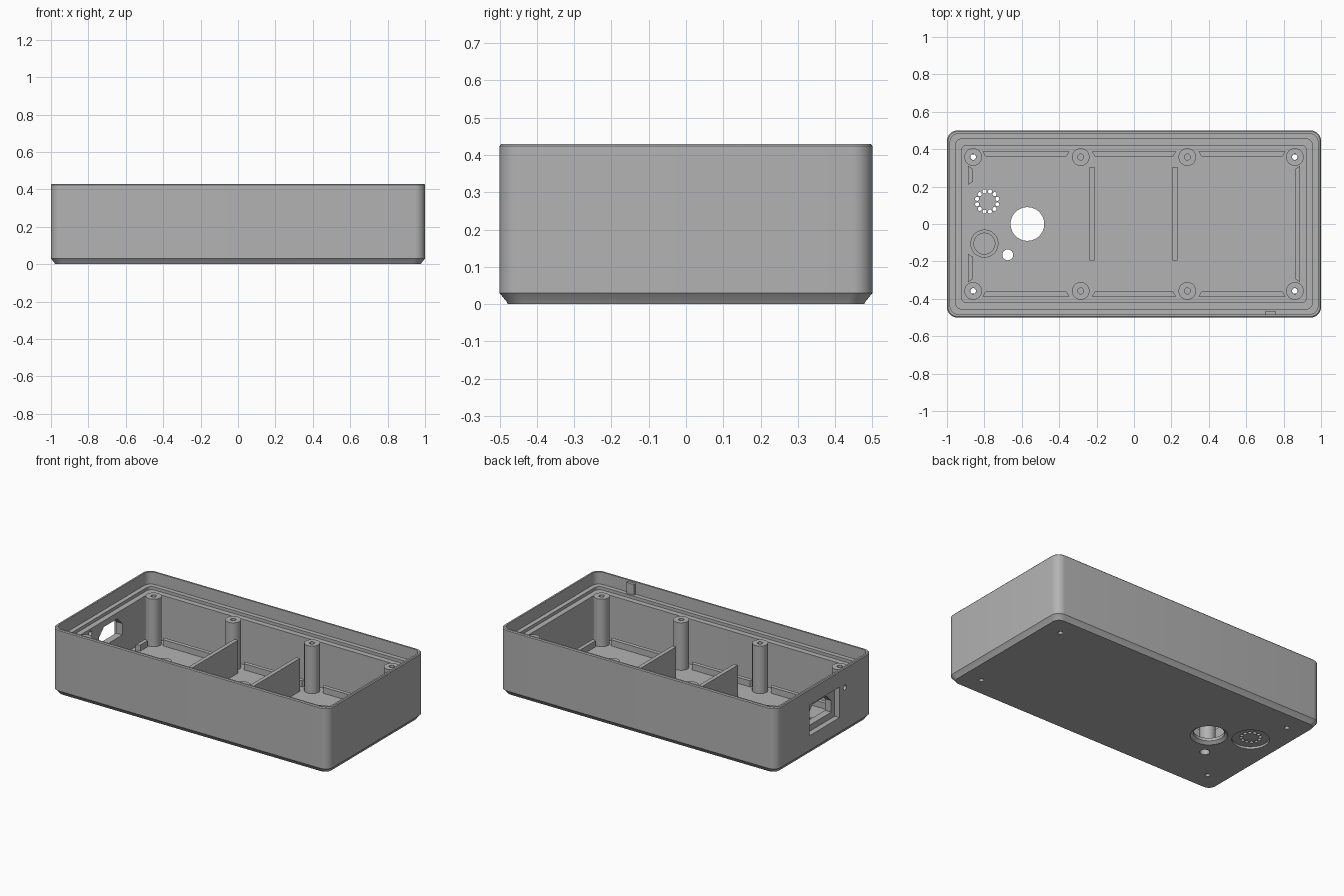
import bpy, bmesh, math
from mathutils import Matrix, Vector

cube = bpy.data.objects.get("Cube")
if cube:
    bpy.data.objects.remove(cube, do_unlink=True)

grey = bpy.data.materials.new("plain grey")
grey.use_nodes = True
COLOUR = (0.45, 0.45, 0.45, 1)
grey.diffuse_color = COLOUR
grey.node_tree.nodes["Principled BSDF"].inputs["Base Color"].default_value = COLOUR

FLOOR, SUNK, RIM = 0.035, 0.025, 0.43


def finish(name, bm):
    bmesh.ops.recalc_face_normals(bm, faces=bm.faces)
    mesh = bpy.data.meshes.new(name)
    bm.to_mesh(mesh)
    bm.free()
    mesh.materials.append(grey)
    obj = bpy.data.objects.new(name, mesh)
    bpy.context.collection.objects.link(obj)
    return obj


def cylinder(name, x, y, z0, z1, r0, r1=None, sides=32):
    bm = bmesh.new()
    bmesh.ops.create_cone(bm, cap_ends=True, segments=sides, radius1=r0,
                          radius2=r0 if r1 is None else r1, depth=z1 - z0,
                          matrix=Matrix.Translation((x, y, (z0 + z1) / 2)))
    return finish(name, bm)


def prism(name, points, direction):
    bm = bmesh.new()
    face = bm.faces.new([bm.verts.new(p) for p in points])
    new = bmesh.ops.extrude_face_region(bm, geom=[face])["geom"]
    moved = [g for g in new if isinstance(g, bmesh.types.BMVert)]
    bmesh.ops.translate(bm, verts=moved, vec=Vector(direction))
    return finish(name, bm)


def box(name, x0, x1, y0, y1, z0, z1):
    return prism(name, [(x0, y0, z0), (x1, y0, z0), (x1, y1, z0), (x0, y1, z0)],
                 (0, 0, z1 - z0))


def cut(obj, cutters):
    bpy.context.view_layer.objects.active = obj
    for cutter in cutters:
        cutter.hide_render = True
        mod = obj.modifiers.new("cut", "BOOLEAN")
        mod.operation, mod.solver, mod.object = "DIFFERENCE", "EXACT", cutter
        bpy.ops.object.modifier_apply(modifier=mod.name)
        bpy.data.objects.remove(cutter, do_unlink=True)


def smooth(obj):
    bpy.ops.object.select_all(action="DESELECT")
    obj.select_set(True)
    bpy.context.view_layer.objects.active = obj
    bpy.ops.object.shade_smooth_by_angle(angle=math.radians(25))


def rounded_ring(bm, inset, z, steps=8):
    r = max(0.055 - inset * 0.4, 0.02)
    ring = []
    for quarter, (sx, sy) in enumerate([(1, 1), (-1, 1), (-1, -1), (1, -1)]):
        for i in range(steps + 1):
            a = math.pi / 2 * (quarter + i / steps)
            ring.append(bm.verts.new((sx * (1 - inset - r) + r * math.cos(a),
                                      sy * (0.5 - inset - r) + r * math.sin(a), z)))
    return ring


# Tray: one closed profile running up the outside, over the lip and down inside
profile = [(0.022, 0), (0.018, 0.008), (0, 0.03), (0, RIM - 0.006), (0.005, RIM),
           (0.016, RIM), (0.016, 0.35), (0.045, 0.35), (0.045, 0.33),
           (0.08, 0.33), (0.08, FLOOR)]
bm = bmesh.new()
rings = [rounded_ring(bm, *p) for p in profile]
for a, b in zip(rings, rings[1:]):
    for i in range(len(a)):
        j = (i + 1) % len(a)
        bm.faces.new((a[i], a[j], b[j], b[i]))
bm.faces.new(rings[0])
bm.faces.new(rings[-1])
tray = finish("tray", bm)

POST_X, POST_Y = (-0.86, -0.285, 0.285, 0.86), (-0.358, 0.358)
BELOW, ABOVE = -0.05, 0.1

# Floor openings, speaker grille and its shallow recess underneath
GX, GY = -0.785, 0.12
holes = [cylinder("knob_hole", -0.57, 0, BELOW, ABOVE, 0.09, sides=48),
         cylinder("knob_chamfer", -0.57, 0, -0.01, 0.02, 0.122, 0.085, 48),
         cylinder("indicator_hole", -0.675, -0.165, BELOW, ABOVE, 0.029),
         cylinder("grille_recess", GX, GY, BELOW, 0.014, 0.11, sides=48)]
for i in range(12):
    a = math.tau * (i + 0.5) / 12
    holes.append(cylinder("grille_hole", GX + 0.056 * math.cos(a),
                          GY + 0.056 * math.sin(a), BELOW, ABOVE, 0.011, sides=16))
for x in (POST_X[0], POST_X[-1]):
    for y in POST_Y:
        holes.append(cylinder("screw_hole", x, y, BELOW, ABOVE, 0.015, sides=20))

# Power inlet in the end wall: square recess, clipped opening, small round hole
holes.append(box("inlet_recess", -1.05, -0.965, -0.155, 0.155, 0.125, 0.325))
inlet = [(-0.12, 0.165), (0.12, 0.165), (0.12, 0.24), (0.07, 0.29),
         (-0.07, 0.29), (-0.12, 0.24)]
holes.append(prism("inlet_opening", [(-1.05, y, z) for y, z in inlet], (0.2, 0, 0)))
side_hole = cylinder("side_hole", 0, 0, -0.1, 0.1, 0.016, sides=20)
side_hole.data.transform(Matrix.Translation((-0.97, -0.21, 0.3))
                         @ Matrix.Rotation(math.pi / 2, 4, "Y"))
holes.append(side_hole)
cut(tray, holes)
smooth(tray)

# Screw posts
for x in POST_X:
    for y in POST_Y:
        corner = abs(x) > 0.5
        post = cylinder("screw_post", x, y, SUNK, 0.345, 0.047)
        bottom = BELOW if corner else 0.2
        cut(post, [cylinder("post_bore", x, y, bottom, 0.5, 0.016, sides=20)])
        smooth(post)

# Two dividers
for x in (-0.225, 0.22):
    box("divider", x - 0.013, x + 0.013, -0.195, 0.305, SUNK, 0.25)

# Low floor ribs with mitred ends
def rib(start, end, wide, narrow, along_x):
    corners = [(start, wide), (end, wide), (end - 0.015, narrow), (start + 0.015, narrow)]
    prism("floor_rib", [(u, v, SUNK) if along_x else (v, u, SUNK) for u, v in corners],
          (0, 0, 0.05))


for side in (-1, 1):
    for start, end in ((-0.81, -0.345), (-0.225, 0.225), (0.345, 0.81)):
        rib(start, end, side * 0.388, side * 0.362, True)
rib(-0.31, 0.31, 0.887, 0.862, False)
for start, end in ((-0.31, -0.16), (0.21, 0.31)):
    rib(start, end, -0.887, -0.862, False)

# Round seat on the floor
seat = cylinder("round_seat", -0.8, -0.105, SUNK, 0.06, 0.075, sides=48)
cut(seat, [cylinder("seat_bore", -0.8, -0.105, 0, 0.1, 0.056, sides=48)])
smooth(seat)

# Locating tab inside the front lip
box("lip_tab", 0.703, 0.757, -0.49, -0.466, 0.34, 0.42)
